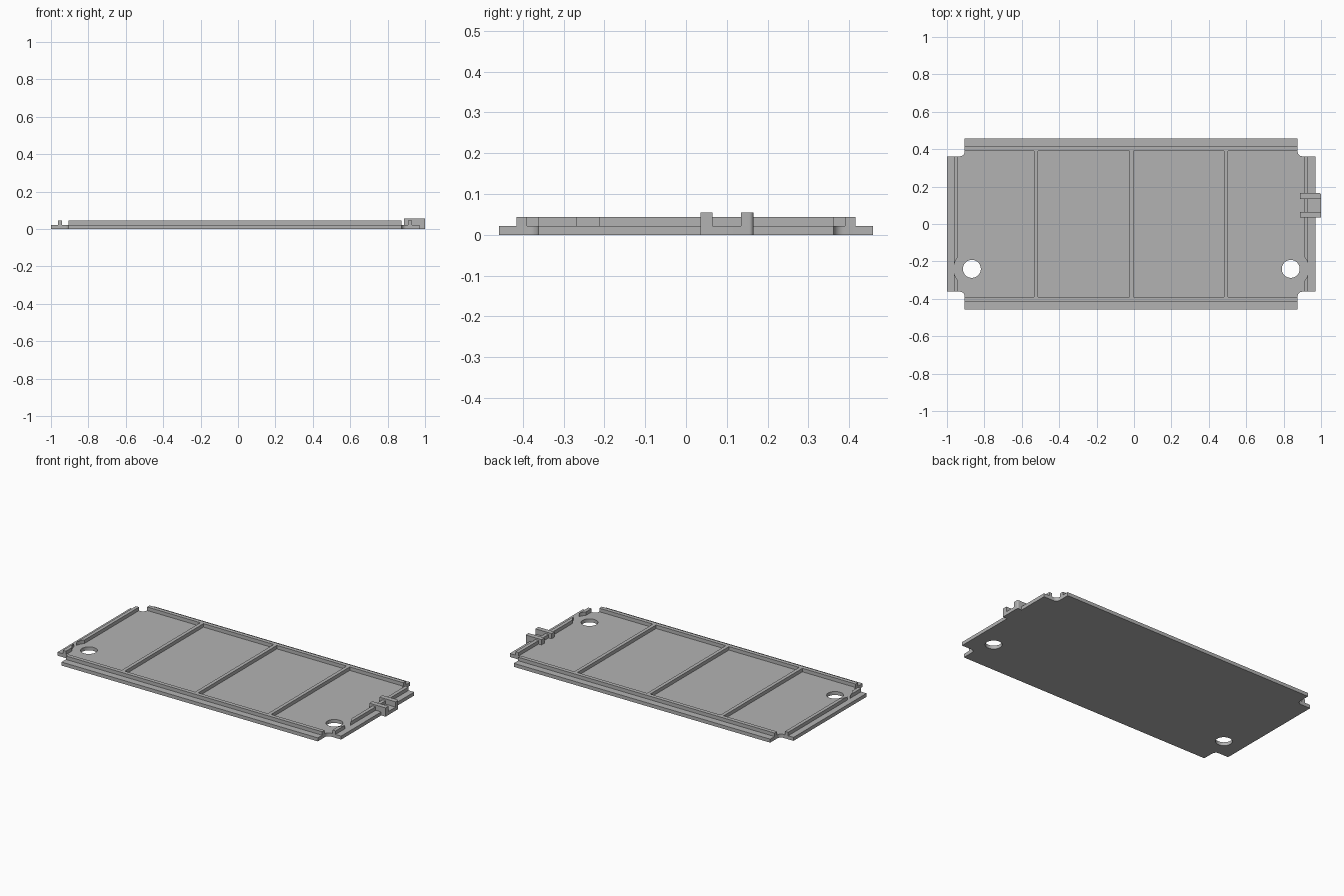
import bpy, bmesh
from math import pi
from mathutils import Vector

cube = bpy.data.objects.get("Cube")
if cube:
    bpy.data.objects.remove(cube, do_unlink=True)

grey = bpy.data.materials.new("plain_grey")
colour = (0.45, 0.45, 0.45, 1)
grey.diffuse_color = colour
grey.use_nodes = True
grey.node_tree.nodes["Principled BSDF"].inputs["Base Color"].default_value = colour

BASE, TOP, CLIP_TOP = 0.022, 0.044, 0.055
HOLES = [(-0.867, -0.24), (0.838, -0.24)]


def rounded(corners, steps=6):
    """Outline points; a corner (x, y, r) is replaced by a quarter round."""
    out = []
    for i, c in enumerate(corners):
        p = Vector(c[:2])
        if len(c) == 2:
            out.append(p)
            continue
        a = (Vector(corners[i - 1][:2]) - p).normalized() * c[2]
        b = (Vector(corners[(i + 1) % len(corners)][:2]) - p).normalized() * c[2]
        for k in range(steps + 1):
            t = k / steps
            # rational quadratic gives a true circular arc
            w = [(1 - t) ** 2, 2 ** 0.5 * t * (1 - t), t * t]
            out.append(p + (a * w[0] + b * w[2]) / sum(w))
    return out


def slab(name, corners, z0, z1):
    """Extrude an outline from z0 to z1."""
    bm = bmesh.new()
    face = bm.faces.new([bm.verts.new((p.x, p.y, z0)) for p in rounded(corners)])
    ext = bmesh.ops.extrude_face_region(bm, geom=[face])["geom"]
    verts = [v for v in ext if isinstance(v, bmesh.types.BMVert)]
    bmesh.ops.translate(bm, verts=verts, vec=(0, 0, z1 - z0))
    bmesh.ops.recalc_face_normals(bm, faces=bm.faces)
    mesh = bpy.data.meshes.new(name)
    bm.to_mesh(mesh)
    bm.free()
    mesh.materials.append(grey)
    obj = bpy.data.objects.new(name, mesh)
    bpy.context.collection.objects.link(obj)
    return obj


def box(name, x0, x1, y0, y1, z0=BASE, z1=TOP):
    return slab(name, [(x0, y0), (x1, y0), (x1, y1), (x0, y1)], z0, z1)


def drill(obj, centre, radius):
    """Cut a vertical round hole and discard the cutter."""
    bpy.ops.mesh.primitive_cylinder_add(vertices=48, radius=radius, depth=0.3,
                                        location=(*centre, 0))
    cutter = bpy.context.object
    cutter.data.materials.append(grey)
    mod = obj.modifiers.new("hole", "BOOLEAN")
    mod.operation, mod.solver, mod.object = "DIFFERENCE", "EXACT", cutter
    bpy.context.view_layer.objects.active = obj
    bpy.ops.object.modifier_apply(modifier=mod.name)
    bpy.data.objects.remove(cutter, do_unlink=True)


# Base plate with stepped corners and the clip tab
x0, x1, x2, x3 = -0.985 - 0.015, -0.905, 0.875, 0.97
ye, yl, f, tab = 0.362, 0.458, 0.025, 1.0
c0, c1 = 0.035, 0.165
base = slab("base_plate", [
    (x0, -ye), (x1, -ye, f), (x1, -yl), (x2, -yl), (x2, -ye, f), (x3, -ye),
    (x3, c0), (tab, c0), (tab, c1, 0.01), (x3, c1), (x3, ye), (x2, ye, f),
    (x2, yl), (x1, yl), (x1, ye, f), (x0, ye)], 0, BASE)
for centre in HOLES:
    drill(base, centre, 0.048)

# Long rails along the front and back
box("front_rail", x1, x2, -0.415, -0.39)
box("back_rail", x1, x2, 0.39, 0.415)

# Cross ribs dividing the tray
for i, x in enumerate((-0.524, -0.014, 0.492)):
    box(f"cross_rib_{i + 1}", x - 0.011, x + 0.011, -0.39, 0.39)

# End rails, cut clear around the holes
for name, xa, xb, centre in (("right_end_rail", -0.963, -0.941, HOLES[0]),
                             ("left_end_rail", 0.909, 0.931, HOLES[1])):
    drill(box(name, xa, xb, -ye, ye), centre, 0.097)

# Clip prongs on the tab
box("clip_prong_front", 0.888, tab, c0, c0 + 0.03, BASE, CLIP_TOP)
slab("clip_prong_back", [(0.888, c1 - 0.03), (tab, c1 - 0.03), (tab, c1, 0.01),
                         (0.888, c1)], BASE, CLIP_TOP)

# Smooth the round walls, keep edges sharp
bpy.ops.object.select_all(action="DESELECT")
for obj in bpy.context.collection.objects:
    if obj.type == "MESH" and grey.name in obj.data.materials:
        obj.select_set(True)
        bpy.context.view_layer.objects.active = obj
bpy.ops.object.shade_smooth_by_angle(angle=pi / 6)
